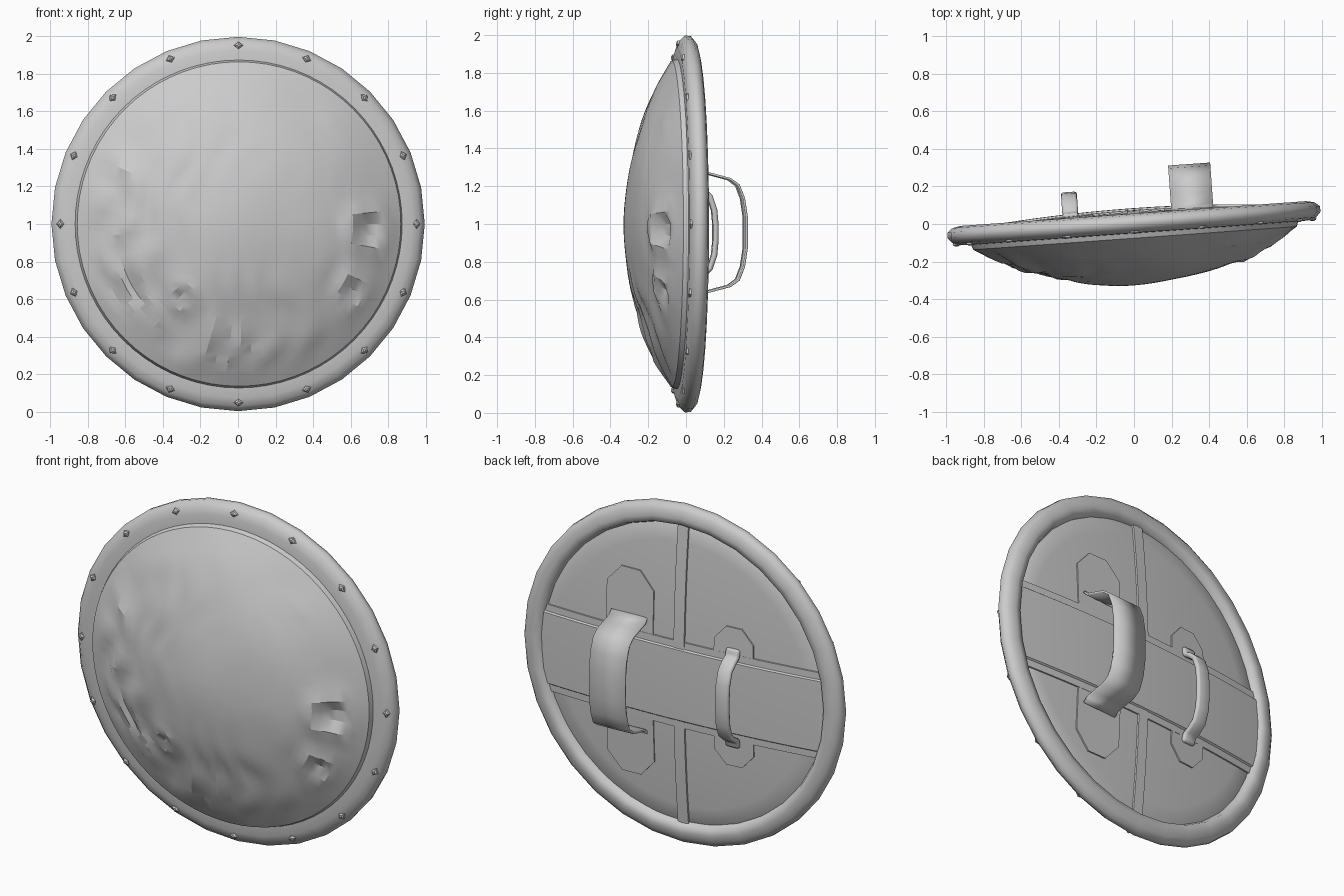
import bpy, bmesh, math
from mathutils import Vector, noise

cube = bpy.data.objects.get("Cube")
if cube:
    bpy.data.objects.remove(cube, do_unlink=True)

TILT = math.radians(4.1)   # the whole shield is turned slightly about z
MID = -0.045               # height of the arm fittings relative to the centre

grey = bpy.data.materials.new("plain grey")
grey.use_nodes = True
grey.diffuse_color = (0.6, 0.6, 0.6, 1)
grey.node_tree.nodes["Principled BSDF"].inputs["Base Color"].default_value = (0.6, 0.6, 0.6, 1)


def finish(name, bm, angle=40, solid=0, bevel=0):
    bmesh.ops.recalc_face_normals(bm, faces=bm.faces)
    mesh = bpy.data.meshes.new(name)
    bm.to_mesh(mesh)
    bm.free()
    mesh.materials.append(grey)
    ob = bpy.data.objects.new(name, mesh)
    bpy.context.collection.objects.link(ob)
    ob.location.z = 1
    ob.rotation_euler.z = TILT
    bpy.ops.object.select_all(action='DESELECT')
    ob.select_set(True)
    bpy.context.view_layer.objects.active = ob
    bpy.ops.object.shade_smooth_by_angle(angle=math.radians(angle))
    if solid:
        mod = ob.modifiers.new("thickness", 'SOLIDIFY')
        mod.thickness, mod.offset = solid, 0
    if bevel:
        mod = ob.modifiers.new("rounding", 'BEVEL')
        mod.width, mod.segments = bevel, 2


def bridge(bm, rings):
    """Join matching closed loops of vertices."""
    for a, b in zip(rings, rings[1:]):
        for i in range(len(a)):
            j = (i + 1) % len(a)
            bm.faces.new((a[i], a[j], b[j], b[i]))


def lathe(profile, segs, closed=False, shift=None):
    """Spin (radius, depth) points about the y axis."""
    bm = bmesh.new()
    rings = []
    for r, d in profile:
        ring = []
        for i in range(segs):
            a = math.tau * i / segs
            p = Vector((r * math.cos(a), d, r * math.sin(a)))
            if shift:
                p.y += shift(p.x, p.z)
            ring.append(bm.verts.new(p))
        rings.append(ring)
    bridge(bm, rings + rings[:1] if closed else rings)
    if not closed:
        bm.faces.new(rings[-1])
    return bm


def board_depth(r):
    """Gently bulging back surface."""
    return 0.068 - 0.045 * (r / 0.85) ** 2


def bowed(name, section, upright=False):
    """Run an (offset, height) section across the bulging back, rim to rim."""
    bm = bmesh.new()
    rings = []
    for i in range(17):
        t = i / 8 - 1
        ring = []
        for off, height in section:
            along = t * math.sqrt(0.885 ** 2 - off * off)
            y = board_depth(math.hypot(along, off)) + height
            ring.append(bm.verts.new((off, y, along) if upright else (along, y, off)))
        rings.append(ring)
    bridge(bm, rings)
    bm.faces.new(rings[0])
    bm.faces.new(rings[-1])
    finish(name, bm, 30)


def ribbon(name, path, x, width, thick, bevel):
    """Sweep a (z, depth) path sideways into a bent band."""
    bm = bmesh.new()
    rows = [[bm.verts.new((x + s * width / 2, d, z + MID)) for s in (-1, 1)] for z, d in path]
    for a, b in zip(rows, rows[1:]):
        bm.faces.new((a[0], a[1], b[1], b[0]))
    finish(name, bm, 60, thick, bevel)


# Carved wooden dome: grain ripples, strongest to the left and below
KNOTS = [(0.69, -0.03, 0.12), (0.60, -0.36, 0.09), (-0.32, -0.39, 0.07), (0.52, 0.56, 0.05)]


def grain(x, z):
    r = math.hypot(x, z)
    fade = max(0, min(1, (0.86 - r) * 8))
    rough = max(0.1, min(1, 0.5 - 0.8 * x - 0.7 * z)) * max(0, min(1, r * 2.2 - 0.4))
    p = Vector((x * 3, 0.7, z * 3))
    ripple = math.sin(x * 34 + 7 * noise.noise(p)) + 1.5 * noise.noise(p * 1.8)
    y = 0.013 * rough * ripple + 0.012 * noise.noise(p * 0.8)
    for kx, kz, size in KNOTS:
        q = math.hypot(x - kx, z - kz) / size
        y += size * 0.25 * (math.exp(-3 * q * q) - 0.8 * math.exp(-8 * (q - 0.9) ** 2))
    return y * fade


curve = [(r, -0.325 + 0.27 * (r / 0.9) ** 2) for r in [0.865 * (1 - i / 26) for i in range(26)]]
finish("dome", lathe([(0.885, -0.02), (0.876, -0.045)] + curve, 72, shift=grain), 24)

# Rounded rim with a flat front band
rim = [(0.862, -0.05), (0.93, -0.047), (0.972, -0.033), (0.998, -0.005), (0.995, 0.025),
       (0.968, 0.047), (0.925, 0.056), (0.89, 0.05), (0.875, 0.015)]
finish("rim", lathe(rim, 32, closed=True), 60)

# Low diamond studs around the rim
bm = bmesh.new()
for i in range(16):
    a = math.tau * i / 16
    radial = Vector((math.cos(a), 0, math.sin(a)))
    side = Vector((-radial.z, 0, radial.x))
    rings = []
    for size, depth in ((0.026, -0.036), (0.023, -0.046), (0.009, -0.053)):
        rings.append([bm.verts.new(radial * 0.952 + c * size + Vector((0, depth, 0)))
                      for c in (radial * 0.8, side, -radial * 0.8, -side)])
    bridge(bm, rings)
    bm.faces.new(rings[0])
    bm.faces.new(rings[-1])
finish("rim_studs", bm, 20)

# Back boards, centre batten and cross plank with stepped edges
boards = [(0.9, 0.0)] + [(0.87 - 0.09 * i, board_depth(0.87 - 0.09 * i)) for i in range(9)]
finish("back_boards", lathe(boards, 48))
bowed("centre_batten", [(-0.035, -0.02), (0.035, -0.02), (0.033, 0.01), (-0.033, 0.01)], True)
half_plank = [(0.257, -0.02), (0.255, 0.008), (0.215, 0.008), (0.208, 0.017), (0.1, 0.017)]
bowed("cross_plank", [(MID + z, d) for z, d in half_plank]
      + [(MID - z, d) for z, d in reversed(half_plank)])


# Clipped leather pads above and below the plank
def pad(name, x, half, top, chamfer):
    for word, s in (("upper", 1), ("lower", -1)):
        outline = [(-half, 0.2), (half, 0.2), (half, top - chamfer), (half * 0.4, top),
                   (-half * 0.4, top), (-half, top - chamfer)]
        bm = bmesh.new()
        rings = [[bm.verts.new((x + u, board_depth(math.hypot(x + u, MID + s * z)) + d, MID + s * z))
                  for u, z in outline] for d in (-0.02, 0.008)]
        bridge(bm, rings)
        bm.faces.new(rings[0])
        bm.faces.new(rings[1])
        finish(f"{word}_{name}", bm, 30)


pad("arm_pad", 0.315, 0.15, 0.605, 0.1)
pad("grip_pad", -0.335, 0.12, 0.41, 0.08)


# Arm strap and hand grip, each mirrored from half a path
def mirrored(half):
    return half + [(-z, d) for z, d in reversed(half)]


arm = [(0.34, 0.06), (0.315, 0.085), (0.30, 0.14), (0.283, 0.205), (0.25, 0.25),
       (0.18, 0.277), (0.08, 0.292)]
ribbon("arm_strap", mirrored(arm), 0.316, 0.225, 0.012, 0)
grip = [(0.29, 0.065), (0.245, 0.075), (0.225, 0.11), (0.19, 0.15), (0.12, 0.173), (0.04, 0.18)]
ribbon("hand_grip", mirrored(grip), -0.335, 0.085, 0.03, 0.013)
